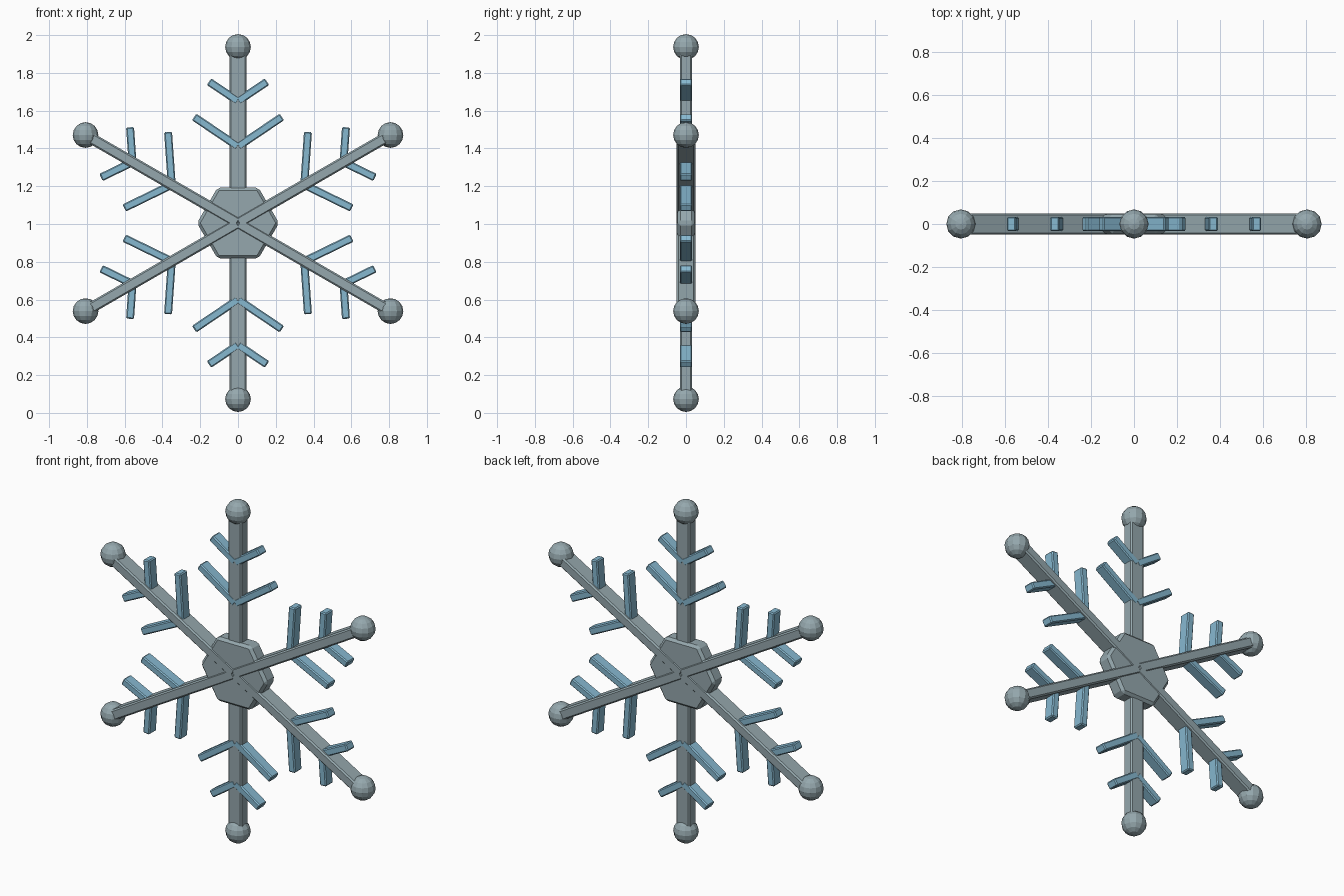
import bpy, bmesh, math
from mathutils import Matrix, Vector

cube = bpy.data.objects.get("Cube")
if cube:
    bpy.data.objects.remove(cube, do_unlink=True)

CENTRE = Vector((0, 0, 1.005))
REACH = 0.932


def material(name, rgb):
    m = bpy.data.materials.new(name)
    m.use_nodes = True
    m.diffuse_color = (*rgb, 1)
    m.node_tree.nodes["Principled BSDF"].inputs["Base Color"].default_value = (*rgb, 1)
    return m


GREY = material("frost grey", (0.30, 0.39, 0.42))
BLUE = material("ice blue", (0.24, 0.48, 0.63))


def finish(name, bm, mat, bevel=0):
    bmesh.ops.recalc_face_normals(bm, faces=bm.faces)
    mesh = bpy.data.meshes.new(name)
    bm.to_mesh(mesh)
    bm.free()
    mesh.materials.append(mat)
    ob = bpy.data.objects.new(name, mesh)
    bpy.context.collection.objects.link(ob)
    if bevel:
        mod = ob.modifiers.new("soft edges", "BEVEL")
        mod.width, mod.segments = bevel, 1
    return ob


def direction(angle):
    return Vector((math.cos(angle), 0, math.sin(angle)))


def bar(name, start, angle, length, width, depth, mat, bevel):
    """Box running from start along an angle in the upright plane."""
    bm = bmesh.new()
    bmesh.ops.create_cube(bm, size=1)
    place = (Matrix.Translation(start + direction(angle) * length / 2)
             @ Matrix.Rotation(-angle, 4, "Y")
             @ Matrix.Diagonal((length, depth, width, 1)))
    bmesh.ops.transform(bm, matrix=place, verts=bm.verts)
    return finish(name, bm, mat, bevel)


# Hexagonal hub, chamfered front and back
bm = bmesh.new()
bmesh.ops.create_cone(bm, cap_ends=True, segments=6, radius1=0.217, radius2=0.217, depth=0.09,
                      matrix=Matrix.Translation(CENTRE) @ Matrix.Rotation(math.pi / 2, 4, "X")
                      @ Matrix.Rotation(math.pi / 6, 4, "Z"))
finish("hub", bm, GREY, 0.015)

for i in range(6):
    angle = math.radians(30 + 60 * i)
    upright = i % 3 == 1
    # Upright arms are broad and thin, slanted arms narrow and deep
    width, depth = (0.088, 0.064) if upright else (0.058, 0.098)
    bar(f"arm_{i + 1}", CENTRE, angle, REACH, width, depth, GREY, 0.008)

    # Two pairs of side branches
    for label, base, length in (("inner", 0.405, 0.28), ("outer", 0.645, 0.185)):
        for side, sign in (("a", 1), ("b", -1)):
            bar(f"{label}_branch_{i + 1}{side}", CENTRE + direction(angle) * base,
                angle + sign * math.radians(56), length, 0.042, 0.066, BLUE, 0.006)

    # Ball at the tip
    bm = bmesh.new()
    bmesh.ops.create_uvsphere(bm, u_segments=12, v_segments=8, radius=0.068,
                              matrix=Matrix.Translation(CENTRE + direction(angle) * REACH))
    finish(f"tip_ball_{i + 1}", bm, GREY)
